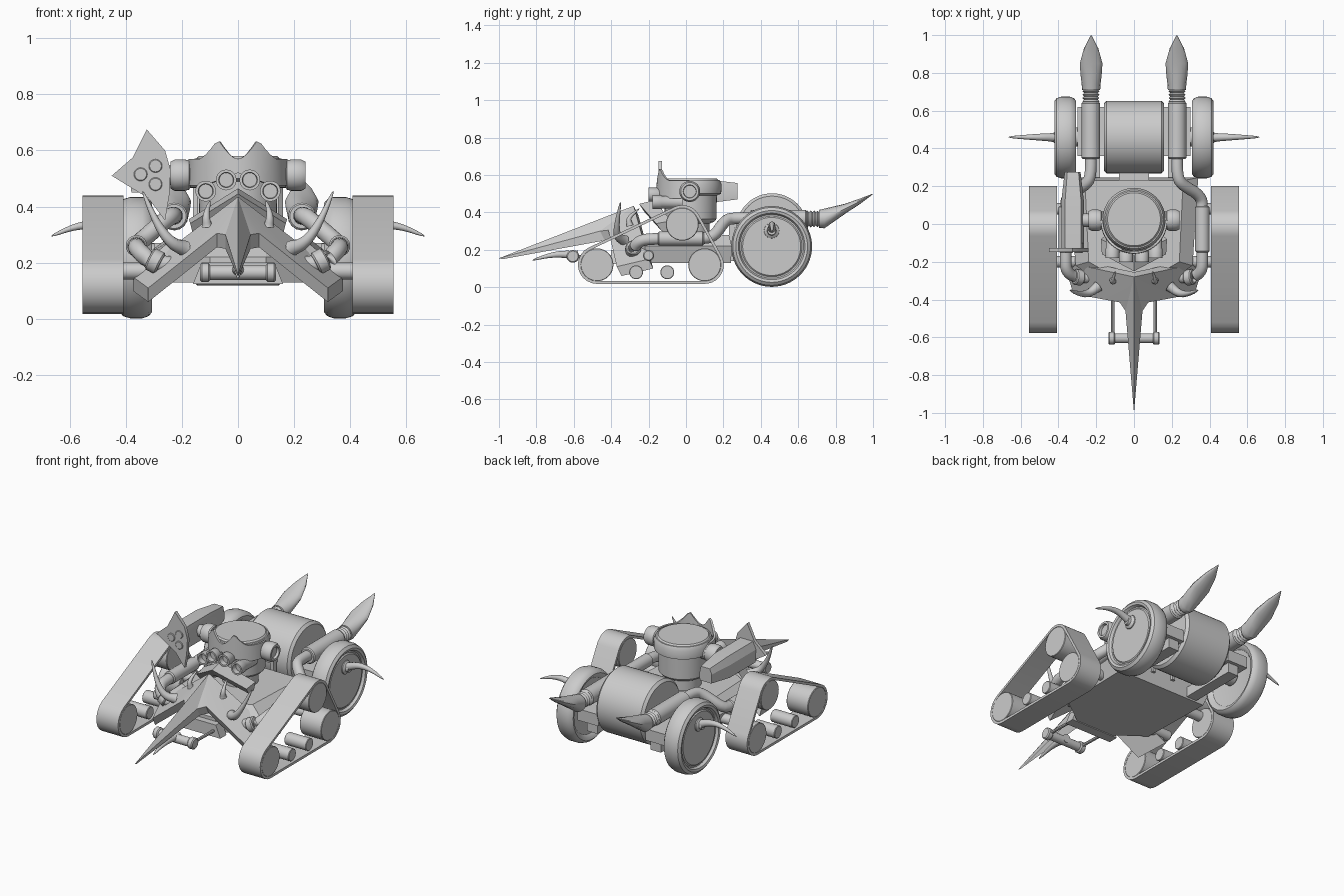
import bpy, bmesh, math
from mathutils import Vector as V

if "Cube" in bpy.data.objects:
    bpy.data.objects.remove(bpy.data.objects["Cube"])


def mesh(name, verts, faces, angle=35):
    me = bpy.data.meshes.new(name)
    me.from_pydata([tuple(v) for v in verts], [], faces)
    bm = bmesh.new()
    bm.from_mesh(me)
    bmesh.ops.recalc_face_normals(bm, faces=bm.faces)
    bm.to_mesh(me)
    bm.free()
    me.shade_smooth()
    me.set_sharp_from_angle(angle=math.radians(angle))
    ob = bpy.data.objects.new(name, me)
    bpy.context.collection.objects.link(ob)
    return ob


def skin(name, rings, angle=35):
    n = len(rings[0])
    verts = [p for r in rings for p in r]
    faces = [(i*n+j, i*n+(j+1) % n, (i+1)*n+(j+1) % n, (i+1)*n+j)
             for i in range(len(rings)-1) for j in range(n)]
    faces += [tuple(range(n)), tuple(range((len(rings)-1)*n, len(rings)*n))]
    return mesh(name, verts, faces, angle)


def sweep(name, pts, radii, n=20, axis=None):
    pts = [V(p) for p in pts]
    rings = []
    for i, p in enumerate(pts):
        t = V(axis) if axis else pts[min(i+1, len(pts)-1)] - pts[max(i-1, 0)]
        t.normalize()
        ref = V((1, 0, 0)) if abs(t.x) < .8 else V((0, 0, 1))
        u = t.cross(ref).normalized()
        w = t.cross(u)
        r = radii[i] if isinstance(radii, (list, tuple)) else radii
        rings.append([p + r*(math.cos(a)*u + math.sin(a)*w)
                      for a in (2*math.pi*k/n for k in range(n))])
    return skin(name, rings)


def lathe(name, origin, axis, profile, n=40):
    ax = V(axis)
    return sweep(name, [V(origin)+ax*a for a, r in profile], [r for a, r in profile], n, axis)


def cyl(name, p0, p1, r, n=24, bev=0.006):
    d = V(p1)-V(p0)
    L = d.length
    return lathe(name, p0, d.normalized(), [(0, r-bev), (bev, r), (L-bev, r), (L, r-bev)], n)


def box(name, x, y, z):
    return skin(name, [[(a, b, c) for a, b in ((x[0], y[0]), (x[1], y[0]), (x[1], y[1]), (x[0], y[1]))] for c in z])


def smooth_path(pts, k=2):
    pts = [V(p) for p in pts]
    for _ in range(k):
        q = [pts[0]]
        for a, b in zip(pts, pts[1:]):
            q += [a.lerp(b, .25), a.lerp(b, .75)]
        pts = q + [pts[-1]]
    return pts


def claw(name, pts, r):
    p = smooth_path(pts)
    m = len(p)-1
    return sweep(name, p, [max(r*(1-i/m)**.8, .001) for i in range(m+1)], 12)


# hull, deck and rear frame
def deck(z, xf, xb, yf, yb, nose):
    return [(-xb, yb, z), (-xf, yf, z), (-.1, nose, z), (.1, nose, z), (xf, yf, z), (xb, yb, z)]


skin("hull", [deck(.13, .29, .30, -.22, .24, -.36), deck(.22, .31, .34, -.22, .245, -.36),
              deck(.28, .24, .26, -.2, .23, -.28)], 20)
skin("front_bracket", [[(-.16, y, .125), (.16, y, .125), (.13, y, .2), (-.13, y, .2)] for y in (-.40, -.34)])
cyl("rear_drum", (-.16, .46, .31), (.16, .46, .31), .192, 48, .015)
cyl("rear_axle", (-.33, .46, .22), (.33, .46, .22), .05)
box("rear_hook_top", (-.08, .08), (.23, .33), (.32, .34))
for s in (-1, 1):
    box("hook_post", sorted((s*.06, s*.08)), (.23, .26), (.2, .33))

# three-wheel track outline
centres = [V((.10, .12)), V((-.02, .337)), V((-.476, .12))]


def belt_outline(r, n=10):
    out = []
    for i, c in enumerate(centres):
        d0, d1 = c-centres[i-1], centres[(i+1) % 3]-c
        a0, a1 = (math.atan2(-d.x, d.y) for d in (d0, d1))
        if a1 < a0:
            a1 += 2*math.pi
        out += [(c.x+r*math.cos(a), c.y+r*math.sin(a))
                for a in (a0+(a1-a0)*k/n for k in range(n+1))]
    return out


for s in (-1, 1):
    # track belt, wheels and rollers
    x0, x1 = s*.408, s*.555
    loops = [[(x, y, z) for y, z in belt_outline(r)] for x, r in ((x0, .102), (x1, .102), (x1, .087), (x0, .087))]
    n = len(loops[0])
    mesh("track_belt", sum(loops, []),
         [(i*n+j, i*n+(j+1) % n, (i+1) % 4*n+(j+1) % n, (i+1) % 4*n+j) for i in range(4) for j in range(n)])
    for c in centres:
        cyl("track_wheel", (x0, c.x, c.y), (x1, c.x, c.y), .088, 32, .003)
    for y in (-.267, -.10):
        cyl("track_roller", (x0, y, .08), (x1, y, .08), .037, 24, .003)
    for y, z in ((-.2, .17), (.08, .17)):
        cyl("track_axle", (s*.28, y, z), (s*.42, y, z), .03)

    # rear wheel with rounded tyre, dished hub and hub spike
    lathe("rear_wheel", (0, .458, .218), (s, 0, 0),
          [(.335, .10), (.325, .165), (.312, .178), (.307, .195), (.318, .208), (.34, .216), (.385, .216),
           (.41, .208), (.422, .192), (.418, .178), (.403, .17), (.403, .162), (.409, .155), (.409, .04)], 56)
    lathe("hub_cap", (0, .458, .302), (s, 0, 0), [(.40, .042), (.415, .04), (.425, .025), (.44, .022)], 24)
    claw("hub_spike", [(s*.41, .458, .305), (s*.50, .46, .338), (s*.58, .46, .33), (s*.665, .46, .295)], .026)
    box("rear_rail", sorted((s*.18, s*.25)), (.2, .6), (.14, .2))
    box("wheel_mount", sorted((s*.16, s*.30)), (.36, .62), (.2, .27))

    # exhaust pipe from front bend to rear muffler, bellows and pointed scoop
    path = smooth_path([(s*.22, -.28, .19), (s*.31, -.285, .20), (s*.36, -.25, .25), (s*.362, -.17, .26),
                        (s*.362, .08, .26), (s*.355, .15, .27), (s*.25, .21, .36), (s*.228, .26, .37),
                        (s*.228, .4, .365)])
    sweep("exhaust_pipe", path, .031, 18)
    cyl("pipe_collar", (s*.275, -.285, .195), (s*.315, -.28, .215), .042)
    cyl("side_muffler", (s*.362, -.15, .26), (s*.362, .095, .26), .038)
    cyl("rear_muffler", (s*.228, .345, .365), (s*.228, .645, .365), .049, 28)
    lathe("bellows", (s*.228, .64, .365), (0, 1, 0),
          [(.009*i, .045 if i % 2 else .036) for i in range(9)], 24)
    rings = []
    for y, w, lo, hi in ((.71, .048, .317, .413), (.74, .05, .315, .42), (.79, .056, .35, .432),
                         (.85, .06, .392, .446), (.93, .038, .445, .474), (.998, .003, .496, .5)):
        rings.append([(s*.227+w*math.cos(a), y, (lo+hi)/2+(hi-lo)/2*math.sin(a))
                      for a in (2*math.pi*k/16 for k in range(16))])
    skin("exhaust_scoop", rings)

    # plough wing claws
    claw("plough_claw", [(s*.19, -.33, .25), (s*.24, -.37, .27), (s*.29, -.37, .34), (s*.34, -.35, .455)], .03)
    claw("small_claw", [(s*.11, -.30, .33), (s*.115, -.31, .37), (s*.10, -.25, .42)], .02)

    # turret ears
    lathe("turret_ear", (0, .02, .512), (s, 0, 0),
          [(.13, .045), (.17, .045), (.175, .052), (.19, .056), (.225, .056), (.24, .048), (.24, .035), (.225, .033)], 28)
    # paired front gun barrels
    for x, z, y in ((.042, .495, -.20), (.115, .455, -.18)):
        lathe("gun_barrel", (s*x, 0, z), (0, -1, 0),
              [(.02, .034), (-y-.05, .034), (-y-.045, .037), (-y, .037), (-y, .027), (-y-.03, .025)], 20)
    # ram bar arms
    sweep("ram_arm", [(s*.113, -.36, .16), (s*.113, -.63, .165)], .009, 8)
    cyl("ram_arm_joint", (s*.1, -.605, .165), (s*.135, -.605, .165), .034)

# ram bar with forward spike
cyl("ram_bar", (-.12, -.605, .165), (.12, -.605, .165), .026)
claw("ram_spike", [(0, -.58, .17), (0, -.67, .178), (0, -.74, .168), (0, -.82, .145)], .026)

# plough: two swept wings and a long central spike
half = [(.0, -.28, .435), (.375, -.20, .15), (.32, -.37, .11), (.075, -.415, .305), (.045, -.46, .30), (0, -1, .155)]
t = V((0, .025, -.05))
for s in (-1, 1):
    top = [V((s*x, y, z)) for x, y, z in half]
    low = [p+t for p in top]
    low[5] = top[5]+V((0, .02, -.005))
    tris = [(0, 1, 2, 3), (0, 3, 4), (0, 4, 5)]
    faces = tris + [tuple(i+6 for i in f) for f in tris]
    faces += [(i, i+1, i+7, i+6) for i in range(5)]
    mesh("plough_wing", top+low, faces, 15)

# turret body, visor and cap
lathe("turret_body", (0, .025, 0), (0, 0, 1),
      [(.26, .10), (.34, .10), (.35, .125), (.365, .138), (.49, .14), (.50, .163), (.55, .166), (.572, .155),
       (.572, .148), (.58, .14)], 48)
for s in (-1, 1):
    skin("turret_visor", [[(0, -.25, .445), (0, -.17, .465), (0, -.12, .36), (0, -.22, .40)],
                          [(s*.17, -.16, .34), (s*.175, -.08, .355), (s*.15, -.06, .29), (s*.16, -.13, .30)]], 15)

# crown: curved band with two raised points
N = 32
rings = []
for k in range(N+1):
    a = math.radians(-180+180*k/N)
    x = .175*math.cos(a)
    f = max(0, 1-abs(abs(x)-.072)/.065)
    hi = .57+.07*f**1.4
    lo = .475+.045*max(0, 1-abs(x)/.12)
    rings.append([(r*math.cos(a), .02+r*math.sin(a), z) for r, z in ((.162, lo), (.178, lo), (.176, hi), (.164, hi))])
skin("turret_crown", rings)

# left gun pod with pointed shield and three muzzles
pod = [(-.38, .44), (-.27, .44), (-.265, .50), (-.28, .565), (-.365, .565), (-.385, .52)]
skin("gun_pod", [[(-.325+(x+.325)*k, y, .515+(z-.505)*k) for x, z in pod]
                 for y, k in ((-.13, 1), (.12, 1), (.275, .7))], 20)
shield = [(-.325, .675), (-.26, .60), (-.24, .53), (-.245, .44), (-.26, .35), (-.32, .43), (-.45, .51), (-.375, .575)]
skin("gun_shield", [[(x, y, z) for x, z in shield] for y in (-.147, -.127)])
for x, z in ((-.347, .515), (-.294, .545), (-.294, .48)):
    cyl("pod_muzzle", (x, -.1, z), (x, -.153, z), .024, 20, .003)
cyl("pod_arm", (-.22, .02, .512), (-.29, .02, .512), .035)
